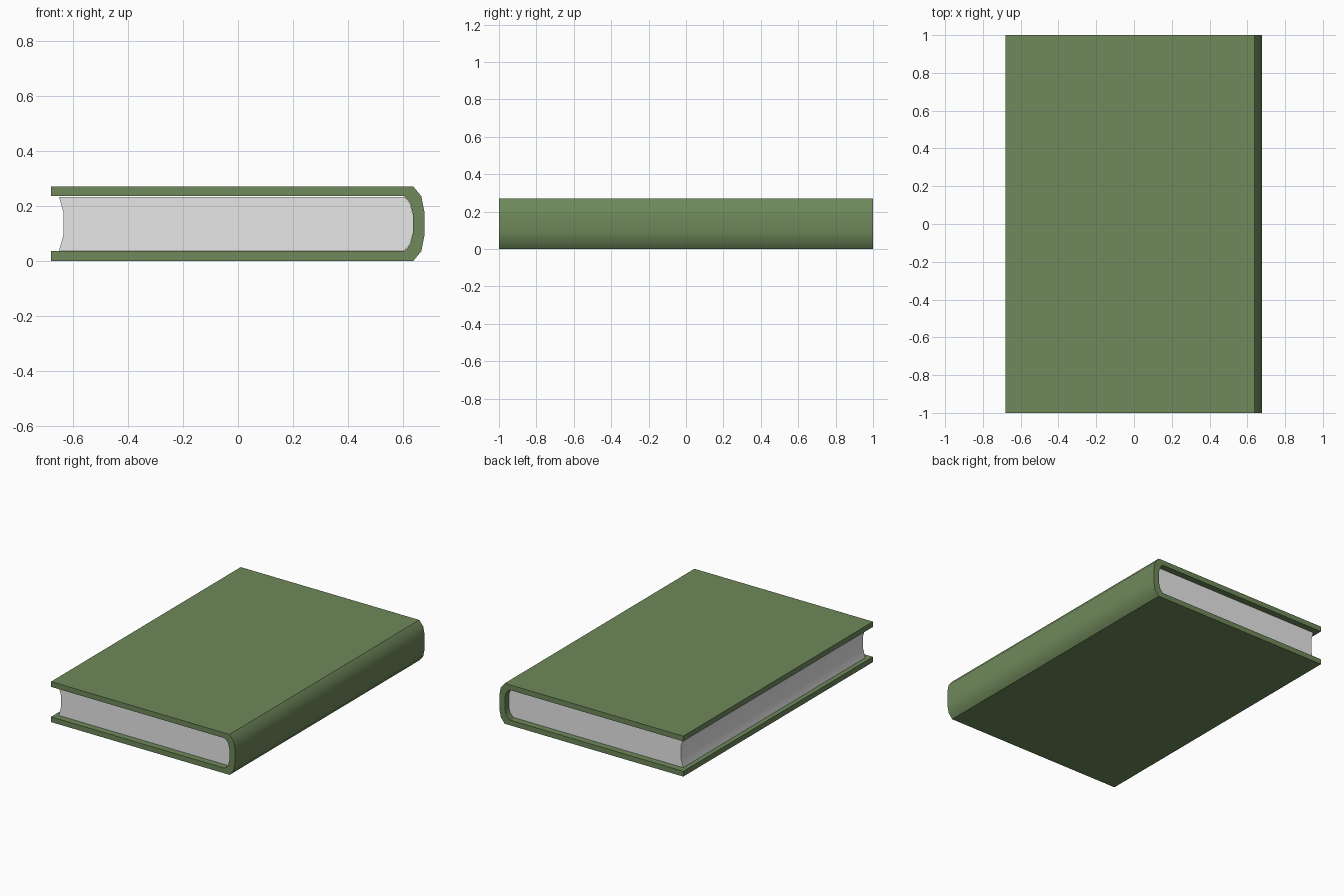
import bpy, bmesh, math

if "Cube" in bpy.data.objects:
    bpy.data.objects.remove(bpy.data.objects["Cube"])


def material(name, rgb):
    m = bpy.data.materials.new(name)
    m.diffuse_color = (*rgb, 1)
    m.use_nodes = True
    m.node_tree.nodes["Principled BSDF"].inputs["Base Color"].default_value = m.diffuse_color
    return m


def mirror_z(half):
    """Complete an upper half profile with its reflection about z = 0.135."""
    return half + [(x, 0.27 - z) for x, z in reversed(half)]


def extrude(name, profile, half_len, mat):
    """Extrude an XZ profile along y and smooth its shallow curves."""
    bm = bmesh.new()
    face = bm.faces.new([bm.verts.new((x, -half_len, z)) for x, z in profile])
    res = bmesh.ops.extrude_face_region(bm, geom=[face])
    verts = [g for g in res["geom"] if isinstance(g, bmesh.types.BMVert)]
    bmesh.ops.translate(bm, verts=verts, vec=(0, 2 * half_len, 0))
    bmesh.ops.recalc_face_normals(bm, faces=bm.faces)
    me = bpy.data.meshes.new(name)
    bm.to_mesh(me)
    bm.free()
    ob = bpy.data.objects.new(name, me)
    bpy.context.collection.objects.link(ob)
    me.materials.append(mat)
    bpy.ops.object.select_all(action='DESELECT')
    ob.select_set(True)
    bpy.context.view_layer.objects.active = ob
    bpy.ops.object.shade_smooth_by_angle(angle=math.radians(35))
    return ob


green = material("cover green", (0.158, 0.247, 0.103))
paper = material("paper white", (0.8, 0.8, 0.8))

# Cover: two boards and a rounded spine in one C-shaped profile
outer = mirror_z([(-0.68, 0.27), (0.638, 0.27), (0.667, 0.235), (0.678, 0.18)])
inner = mirror_z([(-0.68, 0.235), (0.605, 0.235), (0.627, 0.21), (0.637, 0.17)])
extrude("cover", outer + inner[::-1], 1.0, green)

# Page block: rounded at the spine, hollowed at the fore edge
spine_edge = mirror_z([(0.604, 0.233), (0.626, 0.209), (0.636, 0.17)])
fore_edge = mirror_z([(-0.651, 0.233), (-0.635, 0.175)])
extrude("pages", spine_edge + fore_edge[::-1], 0.96, paper)
